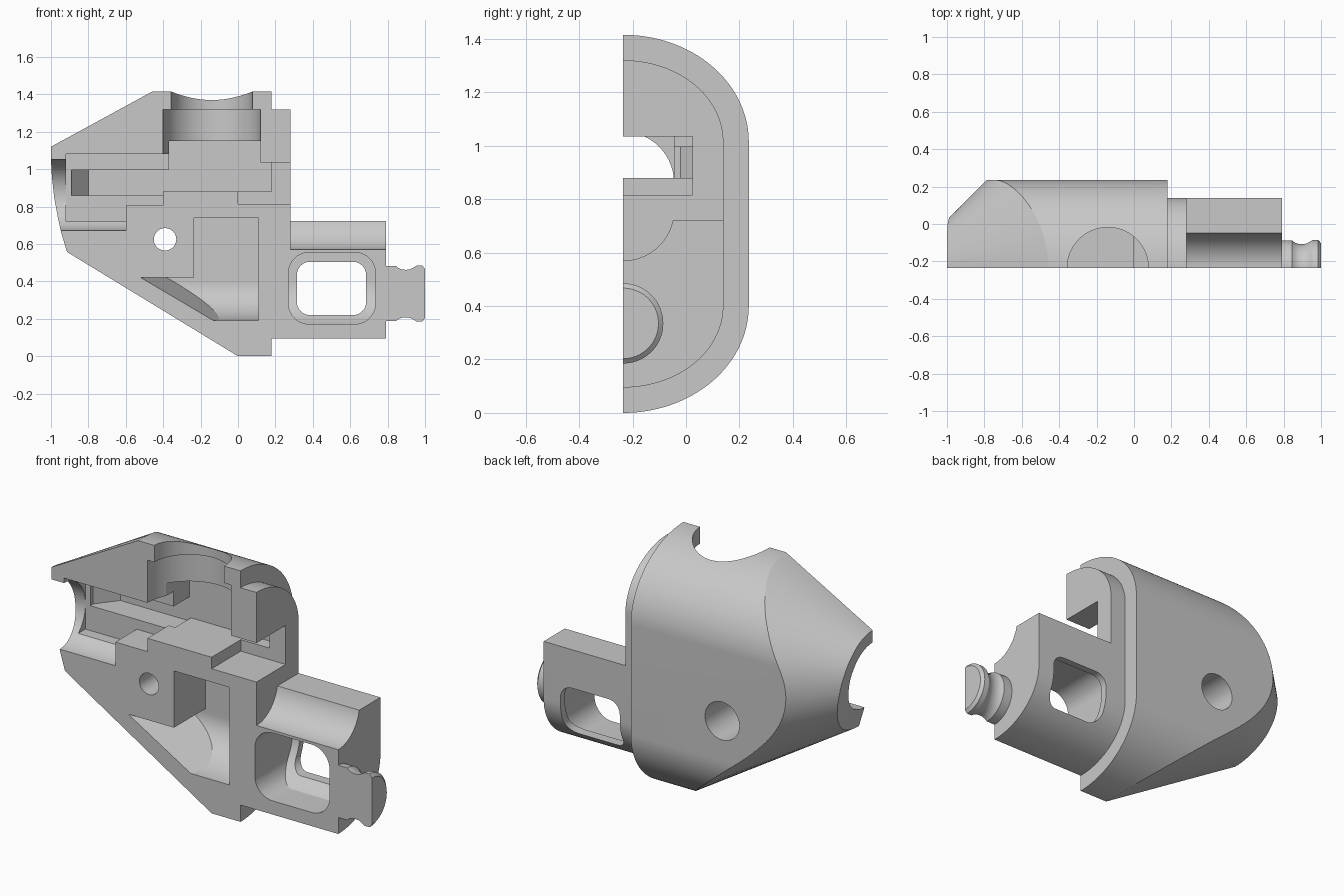
import bpy, bmesh, math

if "Cube" in bpy.data.objects:
    bpy.data.objects.remove(bpy.data.objects["Cube"])

FRONT, MID_Z = -0.235, 0.335

grey = bpy.data.materials.new("plain grey")
grey.use_nodes = True
grey.diffuse_color = (0.58, 0.58, 0.58, 1)
grey.node_tree.nodes["Principled BSDF"].inputs["Base Color"].default_value = (0.58, 0.58, 0.58, 1)


def loft(name, rings):
    """Closed solid through rings of matching points."""
    bm = bmesh.new()
    loops = [[bm.verts.new(p) for p in ring] for ring in rings]
    n = len(loops[0])
    for a, b in zip(loops, loops[1:]):
        for i in range(n):
            j = (i + 1) % n
            bm.faces.new((a[i], a[j], b[j], b[i]))
    bm.faces.new(loops[0])
    bm.faces.new(loops[-1])
    bmesh.ops.recalc_face_normals(bm, faces=bm.faces)
    mesh = bpy.data.meshes.new(name)
    bm.to_mesh(mesh)
    bm.free()
    mesh.materials.append(grey)
    ob = bpy.data.objects.new(name, mesh)
    bpy.context.collection.objects.link(ob)
    return ob


def prism_x(name, pts, x0, x1):
    return loft(name, [[(x, y, z) for y, z in pts] for x in (x0, x1)])


def prism_y(name, pts, y0, y1):
    return loft(name, [[(x, y, z) for x, z in pts] for y in (y0, y1)])


def box_cut(x0, x1, z0, z1, y1):
    return prism_y("cutter", [(x0, z0), (x1, z0), (x1, z1), (x0, z1)], -0.4, y1)


def oval(cy, cz, ry, rz, n=96):
    return [(cy + ry * math.cos(2 * math.pi * i / n), cz + rz * math.sin(2 * math.pi * i / n))
            for i in range(n)]


def half_stadium(r, front=FRONT, n=40):
    """Oval-cornered cross-section whose flat side is the parting plane."""
    rz = r - 0.07
    arc = [(r * math.sin(math.pi / 2 * i / n), rz * math.cos(math.pi / 2 * i / n)) for i in range(n + 1)]
    pts = [(FRONT + a, 1.015 + b) for a, b in arc] + [(FRONT + a, 0.4 - b) for a, b in reversed(arc)]
    if front < FRONT:
        pts += [(front, 0.4 - rz), (front, 1.015 + rz)]
    return pts


def round_rect(x0, x1, z0, z1, r, n=10):
    pts = []
    corners = ((x1 - r, z1 - r), (x0 + r, z1 - r), (x0 + r, z0 + r), (x1 - r, z0 + r))
    for k, (cx, cz) in enumerate(corners):
        for i in range(n + 1):
            a = math.pi / 2 * (k + i / n)
            pts.append((cx + r * math.cos(a), cz + r * math.sin(a)))
    return pts


def cylinder_z(cx, r, z0, z1):
    return loft("cutter", [[(x, y, z) for x, y in oval(cx, FRONT, r, r)] for z in (z0, z1)])


def boolean(ob, tool, op="DIFFERENCE"):
    mod = ob.modifiers.new("cut", "BOOLEAN")
    mod.operation, mod.object, mod.solver = op, tool, "EXACT"
    deps = bpy.context.evaluated_depsgraph_get()
    deps.update()
    mesh = bpy.data.meshes.new_from_object(ob.evaluated_get(deps))
    ob.modifiers.clear()
    ob.data = mesh


# Solid parts
shell = prism_x("shell", half_stadium(0.47), -1, 0.18)
collar = prism_x("collar", half_stadium(0.375), 0.18, 0.28)
tail = prism_x("tail_block", half_stadium(0.375), 0.28, 0.79)

# Tapered nose, flaring from a small oval
nose = loft("cutter", [[(x, y, z) for y, z in oval(FRONT, cz, ry, rz, 128)]
                       for x, cz, ry, rz in ((-1.0, 0.865, 0.257, 0.255), (0.2, 0.826, 1.457, 0.948))])
boolean(shell, nose, "INTERSECT")
nose_trim = prism_y("cutter", [(-1.1, 1.05), (-1, 1.05), (-0.995, 0.96), (-0.983, 0.85), (-0.965, 0.75),
                               (-0.945, 0.66), (-0.915, 0.56), (-0.87, 0.4), (-1.1, 0.4)], -0.4, 0.4)

# Main cavity: round nose opening, stepped shelves, deep pocket and slot, top socket
side_notch = box_cut(0.0, 0.3, 0.815, 1.035, 0.025)
cavity = [
    nose_trim,
    prism_x("cutter", oval(FRONT, 0.862, 0.19, 0.19), -1.1, -0.6),
    box_cut(-0.92, -0.6, 0.72, 1.08, -0.045),
    box_cut(-0.61, -0.4, 0.805, 1.08, -0.045),
    box_cut(-0.41, -0.36, 0.88, 1.08, -0.045),
    box_cut(-0.37, 0.12, 0.88, 1.15, 0.095),
    box_cut(0.1, 0.18, 0.88, 1.035, 0.095),
    side_notch,
    loft("cutter", [[(x, y, z) for x, y in ((-0.89, -0.3), (-0.89, -0.02), (-0.8, 0.095), (-0.36, 0.095),
                                            (-0.36, -0.046), (-0.4, -0.046), (-0.4, -0.3))]
                    for z in (0.86, 0.995)]),
    cylinder_z(-0.14, 0.26, 1.08, 1.32),
    cylinder_z(-0.14, 0.217, 1.3, 1.5),
]

# Lower pocket: follows the rounded belly, with a slanted wall
pocket = prism_x("cutter", half_stadium(0.28, -0.4), -0.8, 0.11)
lower_front = [(-0.52, 0.42), (-0.13, 0.19), (-0.11, 0.1), (0.2, 0.1), (0.2, 0.42)]
slanted = loft("cutter", [[(x + (0.5 * (y - FRONT) if x < 0 else 0), y, z) for x, z in lower_front]
                          for y in (-0.3, 0.1)])
boolean(pocket, slanted, "INTERSECT")
upper_pocket = prism_x("cutter", half_stadium(0.28, -0.4), -0.235, 0.11)
boolean(upper_pocket, box_cut(-0.3, 0.2, 0.4, 0.74, 0.1), "INTERSECT")

# Screw hole with a wide counterbore from the back
screw = [prism_y("cutter", oval(-0.39, 0.625, 0.06, 0.06, 48), -0.4, 0.4),
         prism_y("cutter", oval(-0.39, 0.625, 0.107, 0.107, 48), -0.02, 0.4)]

# Window through the tail, leaving a thin ledge that follows the outer skin
window_pocket = prism_y("cutter", round_rect(0.27, 0.735, 0.172, 0.555, 0.11), -0.39, 0.4)
boolean(window_pocket, prism_x("cutter", half_stadium(0.335, -0.4), 0.2, 0.8), "INTERSECT")
window = [window_pocket,
          prism_y("cutter", round_rect(0.315, 0.685, 0.22, 0.505, 0.07), -0.4, 0.4)]
channel = [box_cut(0.2, 0.9, 0.722, 1.6, 0.4),
           prism_x("cutter", oval(FRONT, 0.76, 0.19, 0.19), 0.2, 0.9)]

for tool in cavity + [pocket, upper_pocket] + screw:
    boolean(shell, tool)
for tool in [side_notch, window_pocket]:
    boolean(collar, tool)
for tool in channel + window:
    boolean(tail, tool)

# Grooved half-round end knob
profile = [(0.79, 0.147), (0.845, 0.147), (0.86, 0.135), (0.88, 0.128), (0.9, 0.127), (0.92, 0.13),
           (0.94, 0.14), (0.955, 0.15), (0.985, 0.15), (1.0, 0.132)]
knob = loft("end_knob", [[(x, FRONT + r * math.sin(math.pi * i / 40), MID_Z + r * math.cos(math.pi * i / 40))
                          for i in range(41)] for x, r in profile])

# Remove the cutters and finish the shading
for ob in list(bpy.data.objects):
    if ob.name.startswith("cutter"):
        bpy.data.objects.remove(ob)
bpy.ops.object.select_all(action="DESELECT")
for ob in (shell, collar, tail, knob):
    ob.select_set(True)
bpy.context.view_layer.objects.active = shell
bpy.ops.object.shade_smooth_by_angle(angle=math.radians(20))
